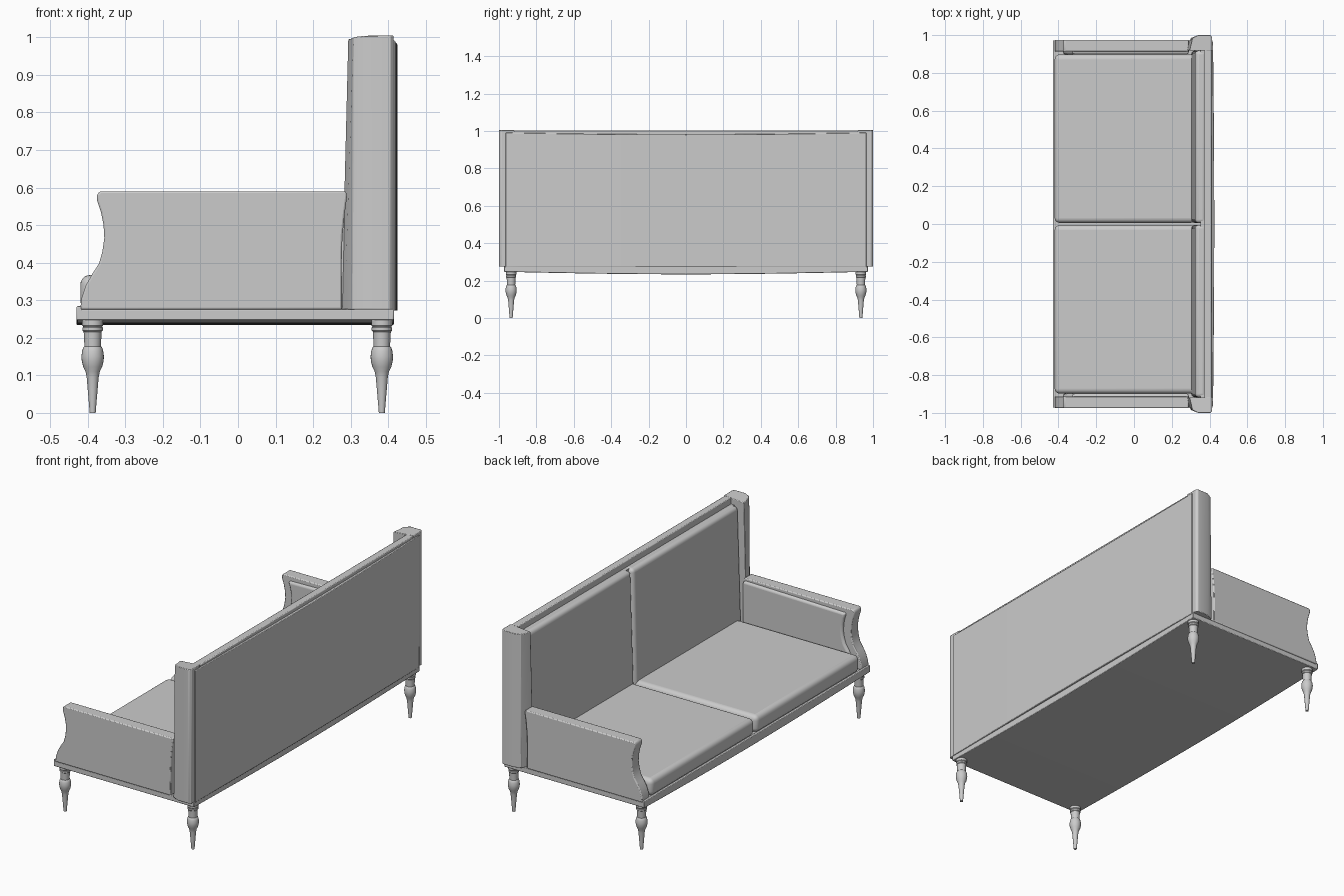
import bpy, bmesh, math

if "Cube" in bpy.data.objects:
    bpy.data.objects.remove(bpy.data.objects["Cube"])


def finish(bm, name, bevel=0.0, segments=3, angle=35):
    bmesh.ops.recalc_face_normals(bm, faces=bm.faces)
    mesh = bpy.data.meshes.new(name)
    bm.to_mesh(mesh)
    bm.free()
    ob = bpy.data.objects.new(name, mesh)
    bpy.context.collection.objects.link(ob)
    if bevel:
        mod = ob.modifiers.new("bevel", 'BEVEL')
        mod.width = bevel
        mod.segments = segments
        mod.limit_method = 'ANGLE'
        mod.angle_limit = math.radians(40)
    bpy.ops.object.select_all(action='DESELECT')
    ob.select_set(True)
    bpy.context.view_layer.objects.active = ob
    bpy.ops.object.shade_smooth_by_angle(angle=math.radians(angle))
    return ob


def box(name, x, y, z, bevel=0.0, segments=3, cuts=0, shape=None):
    """Box from (min, max) ranges, sliced along y and optionally reshaped."""
    bm = bmesh.new()
    bmesh.ops.create_cube(bm, size=1)
    if cuts:
        edges = [e for e in bm.edges if abs(e.verts[0].co.y - e.verts[1].co.y) > 0.5]
        bmesh.ops.subdivide_edges(bm, edges=edges, cuts=cuts)
    for v in bm.verts:
        for i, (lo, hi) in enumerate((x, y, z)):
            v.co[i] = lo + (v.co[i] + 0.5) * (hi - lo)
        if shape:
            shape(v.co)
    return finish(bm, name, bevel, segments)


def prism(name, bottom, top, bevel=0.0, segments=3):
    """Solid between two matching outlines."""
    bm = bmesh.new()
    a = [bm.verts.new(p) for p in bottom]
    b = [bm.verts.new(p) for p in top]
    bm.faces.new(a)
    bm.faces.new(b)
    for i in range(len(a)):
        j = (i + 1) % len(a)
        bm.faces.new((a[i], a[j], b[j], b[i]))
    return finish(bm, name, bevel, segments)


def lathe(name, profile, x, y, steps=24):
    bm = bmesh.new()
    rings = [[bm.verts.new((x + r * math.cos(t * math.tau / steps),
                            y + r * math.sin(t * math.tau / steps), z))
              for t in range(steps)] for r, z in profile]
    for lo, hi in zip(rings, rings[1:]):
        for i in range(steps):
            j = (i + 1) % steps
            bm.faces.new((lo[i], lo[j], hi[j], hi[i]))
    bm.faces.new(rings[0])
    bm.faces.new(rings[-1])
    return finish(bm, name)


def bow(y):
    return math.cos(y * math.pi / 2)


# Base rail with a gently bowed underside
def sag(co):
    if co.z < 0.26:
        co.z -= 0.014 * bow(co.y)

box("base_rail", (-0.425, 0.415), (-0.972, 0.972), (0.248, 0.276), 0.003, 2, 15, sag)
box("front_lip", (-0.43, -0.415), (-0.972, 0.972), (0.248, 0.284), 0.003, 2, 15, sag)

# Turned legs
leg = [(0.008, 0), (0.010, 0.025), (0.013, 0.06), (0.016, 0.095), (0.019, 0.11),
       (0.025, 0.122), (0.029, 0.138), (0.030, 0.15), (0.028, 0.165), (0.025, 0.174),
       (0.022, 0.177), (0.023, 0.20), (0.024, 0.216), (0.027, 0.219), (0.027, 0.227),
       (0.025, 0.229), (0.028, 0.233), (0.028, 0.252)]
for x, end in ((-0.387, "front"), (0.383, "rear")):
    for y in (-0.935, 0.935):
        lathe(end + "_leg", leg, x, y)

# Arm outline in x, z: curved front, flat top, curved back
front = [(-0.42, 0.275), (-0.417, 0.305), (-0.405, 0.34), (-0.388, 0.37), (-0.37, 0.398),
         (-0.361, 0.43), (-0.356, 0.465), (-0.358, 0.50), (-0.365, 0.535), (-0.375, 0.565),
         (-0.376, 0.58), (-0.368, 0.59)]
back = [(0.288, 0.59), (0.29, 0.575), (0.284, 0.53), (0.278, 0.47), (0.276, 0.40), (0.277, 0.275)]
outline = front + back
pad = [(x + 0.045, min(z, 0.577)) for x, z in front[:-2]] + [(0.29, 0.577), (0.29, 0.275)]

for s in (-1, 1):
    # Arms with inner padding
    prism("arm_frame", [(x, s * 0.975, z) for x, z in outline],
          [(x, s * 0.912, z) for x, z in outline], 0.005, 2)
    prism("arm_pad", [(x, s * 0.93, z) for x, z in pad],
          [(x, s * 0.898, z) for x, z in pad], 0.012, 3)

    # Back posts with rounded, slightly leaning fronts
    plan = [(0.275, 0.918), (0.284, 0.955), (0.302, 0.985), (0.34, 1.0), (0.405, 1.0),
            (0.414, 0.99), (0.414, 0.918)]
    lean = [0.018, 0.018, 0.006, 0, 0, 0, 0]
    drop = [0.01, 0.008, 0.004, 0, 0, 0, 0]
    prism("back_post", [(x, s * y, 0.275) for x, y in plan],
          [(x + l, s * y, 1.005 - d) for (x, y), l, d in zip(plan, lean, drop)], 0.003, 2)

    # Seat and back cushions
    ys = sorted((s * 0.006, s * 0.898))
    box("seat_cushion", (-0.42, 0.325), ys, (0.274, 0.367), 0.026, 5)

    def tilt(co):
        co.x += 0.022 * (co.z - 0.28) / 0.69

    box("back_cushion", (0.302, 0.36), sorted((s * 0.005, s * 0.918)), (0.28, 0.97),
        0.02, 5, 0, tilt)

# Back board and its softly bulged rear panel
box("back_board", (0.352, 0.412), (-0.93, 0.93), (0.275, 0.968))
box("top_rail", (0.372, 0.412), (-0.93, 0.93), (0.95, 1.002), 0.004, 2)


def bulge(co):
    b = bow(co.y)
    if co.x > 0.41:
        co.x += 0.007 * b
    if co.z > 0.9:
        co.z -= 0.01 * b

box("rear_panel", (0.40, 0.418), (-0.965, 0.965), (0.272, 0.992), 0.003, 2, 15, bulge)
